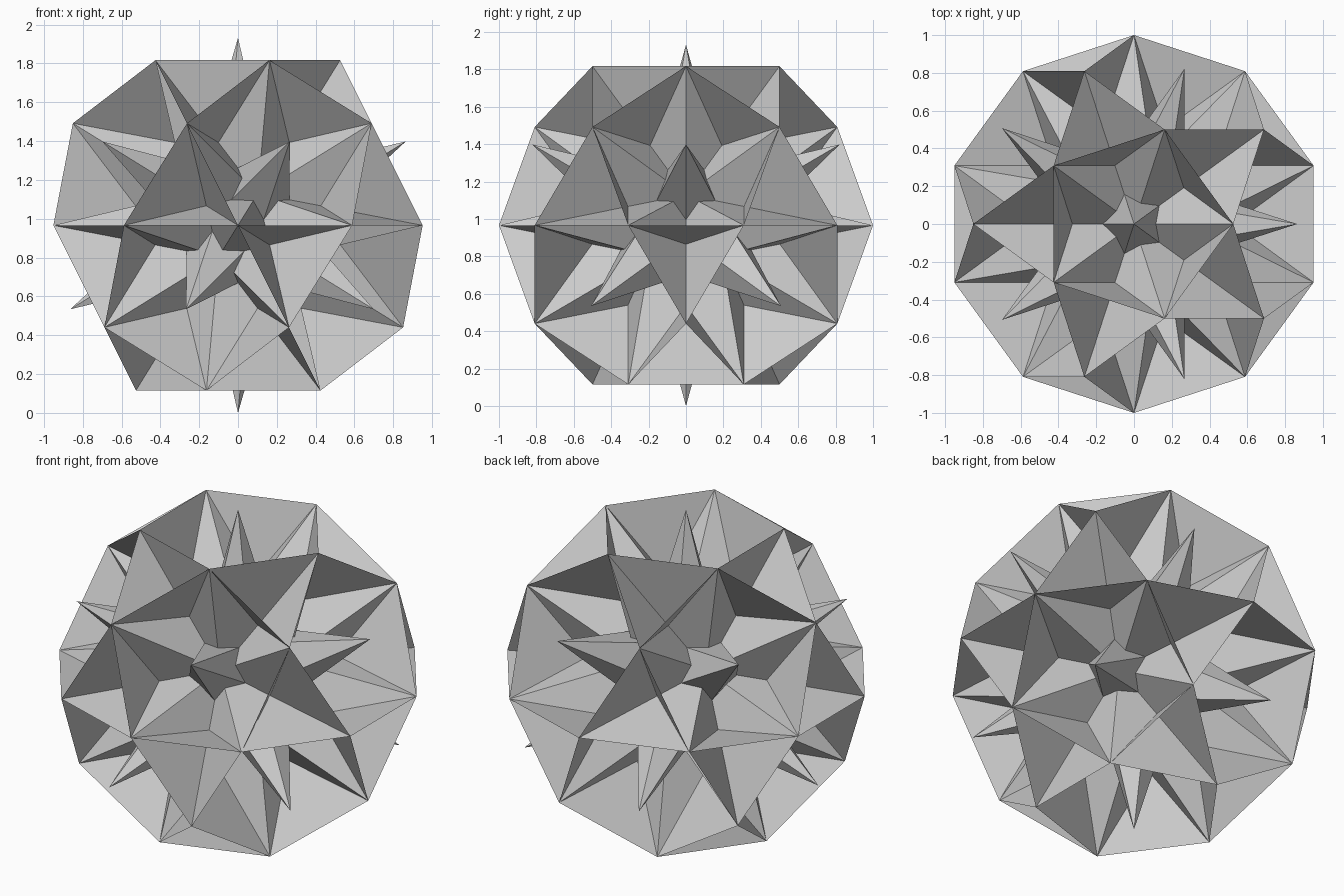
import bpy, bmesh, math
from mathutils import Vector

if "Cube" in bpy.data.objects:
    bpy.data.objects.remove(bpy.data.objects["Cube"])

TIP = 0.966          # distance of each spike tip from the centre
CENTRE = Vector((0, 0, TIP))

# twelve five-fold axes: the poles plus two tilted rings
polar = math.atan(2)
half = [Vector((0, 0, 1))]
for k in range(5):
    a = math.radians(72 * k)
    half.append(Vector((math.sin(polar) * math.cos(a),
                        math.sin(polar) * math.sin(a), math.cos(polar))))
axes = half + [-v for v in half]


def pentagon(axis):
    """Corners of the open pentagon rim around an axis, counter-clockwise."""
    near = [b for b in axes if 0.3 < axis.dot(b) < 0.6]
    u = (near[0] - axis * axis.dot(near[0])).normalized()
    v = axis.cross(u)
    near.sort(key=lambda b: math.atan2(b.dot(v), b.dot(u)))
    return [(axis + b).normalized() for b in near]


# each pentagon rim tapers through the centre to a spike on the far side
bm = bmesh.new()
for axis in axes:
    rim = [bm.verts.new(p + CENTRE) for p in pentagon(axis)]
    tip = bm.verts.new(CENTRE - axis * TIP)
    for i in range(5):
        bm.faces.new((rim[i], rim[(i + 1) % 5], tip))

mesh = bpy.data.meshes.new("star_of_pyramids")
bm.to_mesh(mesh)
bm.free()
obj = bpy.data.objects.new("star_of_pyramids", mesh)
bpy.context.collection.objects.link(obj)
